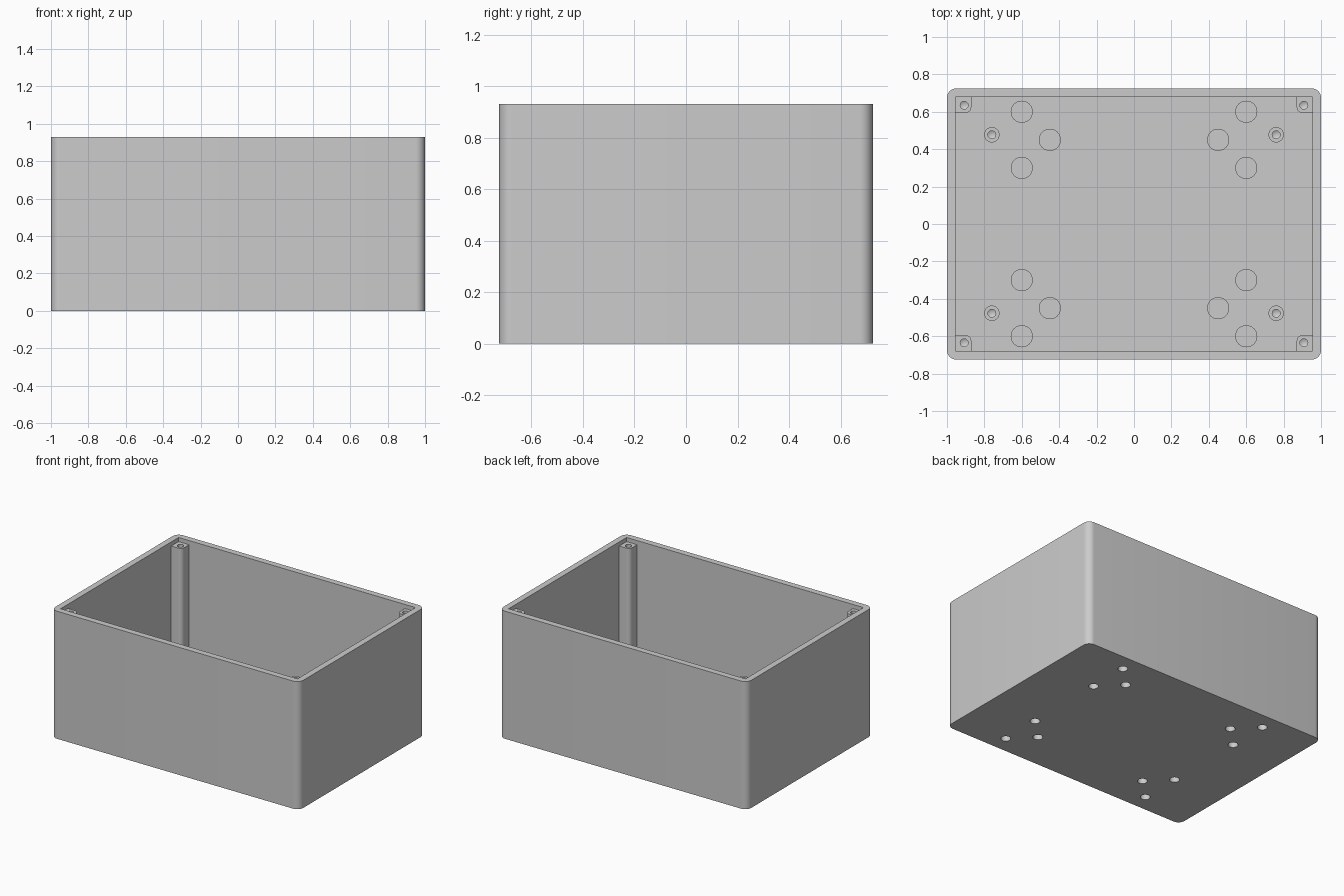
import bpy, bmesh, math
from mathutils import Matrix, Vector

if "Cube" in bpy.data.objects:
    bpy.data.objects.remove(bpy.data.objects["Cube"])

W, D, H = 2.0, 1.45, 0.93      # outer size
WALL, FLOOR = 0.045, 0.045
HOLE, PILOT = 0.033, 0.021     # mounting and screw hole radii
MOUNTS = [(0.6, 0.6), (0.6, 0.3), (0.45, 0.45)]

grey = bpy.data.materials.new("case grey")
grey.use_nodes = True
GREY = (0.60, 0.60, 0.60, 1)
grey.diffuse_color = GREY
grey.node_tree.nodes["Principled BSDF"].inputs["Base Color"].default_value = GREY


def make(name, bm):
    bmesh.ops.recalc_face_normals(bm, faces=bm.faces)
    mesh = bpy.data.meshes.new(name)
    bm.to_mesh(mesh)
    bm.free()
    mesh.materials.append(grey)
    obj = bpy.data.objects.new(name, mesh)
    bpy.context.collection.objects.link(obj)
    return obj


def activate(obj):
    bpy.ops.object.select_all(action='DESELECT')
    obj.select_set(True)
    bpy.context.view_layer.objects.active = obj


def apply(obj, mod):
    activate(obj)
    bpy.ops.object.modifier_apply(modifier=mod.name)


def mirror(obj):
    mod = obj.modifiers.new("four corners", 'MIRROR')
    mod.use_axis = (True, True, False)
    mod.use_mirror_merge = False
    apply(obj, mod)
    return obj


def cut(obj, cutter):
    mod = obj.modifiers.new("cut", 'BOOLEAN')
    mod.operation, mod.object, mod.solver = 'DIFFERENCE', cutter, 'EXACT'
    apply(obj, mod)
    bpy.data.objects.remove(cutter)


def smooth(obj):
    activate(obj)
    bpy.ops.object.shade_smooth_by_angle(angle=math.radians(30))


def block(name, x, y, z0, z1, radius=0):
    bm = bmesh.new()
    bmesh.ops.create_cube(bm, size=1)
    bmesh.ops.scale(bm, vec=(x, y, z1 - z0), verts=bm.verts)
    bmesh.ops.translate(bm, vec=(0, 0, (z0 + z1) / 2), verts=bm.verts)
    if radius:
        upright = [e for e in bm.edges
                   if abs(e.verts[0].co.z - e.verts[1].co.z) > 0.01]
        bmesh.ops.bevel(bm, geom=upright, offset=radius, segments=8,
                        profile=0.5, affect='EDGES')
    return make(name, bm)


def lathe(name, profile, x, y):
    """Turn a (radius, height) profile about a vertical axis at x, y."""
    bm = bmesh.new()
    verts = [bm.verts.new((x + r, y, z)) for r, z in profile]
    edges = [bm.edges.new(pair) for pair in zip(verts, verts[1:])]
    bmesh.ops.spin(bm, geom=verts + edges, cent=(x, y, 0), axis=(0, 0, 1),
                   angle=math.tau, steps=32)
    bmesh.ops.remove_doubles(bm, verts=bm.verts, dist=1e-5)
    return make(name, bm)


# Open-topped shell with rounded upright edges
shell = block("case_shell", W, D, 0, H, radius=0.05)
cut(shell, block("cavity", W - 2 * WALL, D - 2 * WALL, FLOOR, H + 0.1))

# Mounting holes from below, each ending inside a boss
BOSS_TOP, HOLE_END = 0.13, 0.10
for i, (x, y) in enumerate(MOUNTS):
    cut(shell, mirror(lathe("mount_hole", [(0, -0.05), (HOLE, -0.05),
                                           (HOLE, 0.06), (0, 0.06)], x, y)))
    boss = mirror(lathe(f"mount_bosses_{i + 1}", [
        (0, HOLE_END), (HOLE, HOLE_END), (HOLE, FLOOR),
        (0.059, FLOOR), (0.059, BOSS_TOP), (0, BOSS_TOP)], x, y))
    smooth(boss)
smooth(shell)

# Board standoffs with blind screw holes
standoffs = mirror(lathe("board_standoffs", [
    (0.041, FLOOR), (0.041, 0.11), (PILOT, 0.11), (PILOT, 0.06), (0, 0.048)],
    0.76, 0.477))
smooth(standoffs)

# Corner lid posts, rounded towards the middle of the case
POST, POST_TOP, ROUND = 0.085, 0.90, 0.03
cx, cy = W / 2 - WALL, D / 2 - WALL
outline = [(cx, cy), (cx - POST, cy)]
for i in range(9):
    a = math.pi + i / 8 * math.pi / 2
    outline.append((cx - POST + ROUND + ROUND * math.cos(a),
                    cy - POST + ROUND + ROUND * math.sin(a)))
outline.append((cx, cy - POST))
bm = bmesh.new()
base = bm.faces.new([bm.verts.new((x, y, FLOOR)) for x, y in outline])
top = bmesh.ops.extrude_face_region(bm, geom=[base])["geom"]
bmesh.ops.translate(bm, vec=(0, 0, POST_TOP - FLOOR),
                    verts=[g for g in top if isinstance(g, bmesh.types.BMVert)])
posts = make("lid_posts", bm)
cut(posts, lathe("post_hole", [(0, POST_TOP + 0.05), (PILOT, POST_TOP + 0.05),
                               (PILOT, POST_TOP - 0.12), (0, POST_TOP - 0.132)],
                 cx - 0.047, cy - 0.045))
mirror(posts)
smooth(posts)
